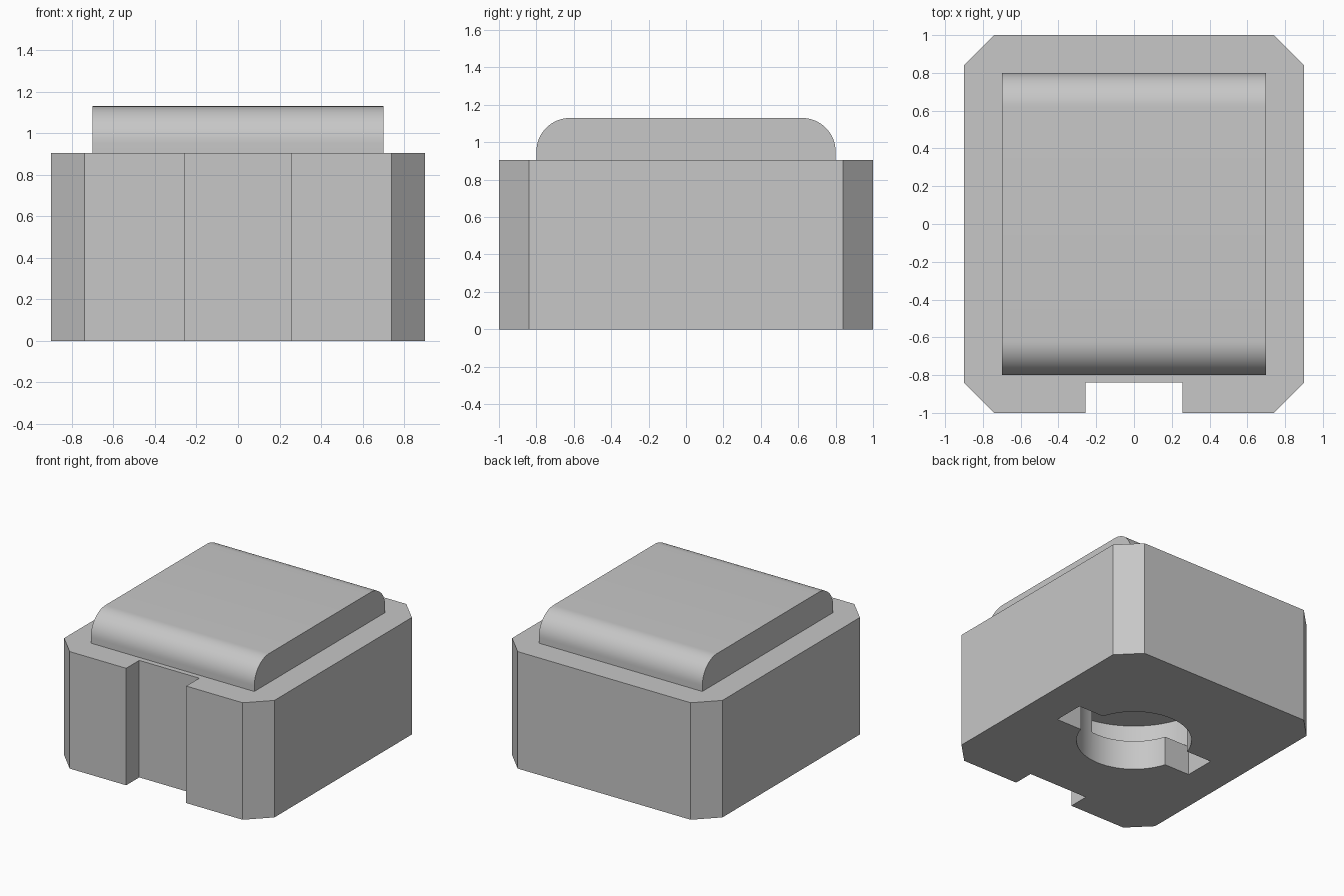
import bpy
import bmesh
from math import cos, sin, radians
from mathutils import Vector

if "Cube" in bpy.data.objects:
    bpy.data.objects.remove(bpy.data.objects["Cube"])

grey = bpy.data.materials.new("plain grey")
grey.use_nodes = True
grey.diffuse_color = (0.57, 0.57, 0.57, 1)
grey.node_tree.nodes["Principled BSDF"].inputs["Base Color"].default_value = grey.diffuse_color


def prism(name, points, direction):
    """Sweep a closed 3D outline along a direction into a solid."""
    bm = bmesh.new()
    face = bm.faces.new([bm.verts.new(p) for p in points])
    swept = bmesh.ops.extrude_face_region(bm, geom=[face])["geom"]
    bmesh.ops.translate(bm, vec=Vector(direction),
                        verts=[v for v in swept if isinstance(v, bmesh.types.BMVert)])
    # the start cap is kept by the extrusion only if still present
    if not face.is_valid:
        bmesh.ops.holes_fill(bm, edges=bm.edges)
    bmesh.ops.recalc_face_normals(bm, faces=bm.faces)
    mesh = bpy.data.meshes.new(name)
    bm.to_mesh(mesh)
    bm.free()
    mesh.materials.append(grey)
    obj = bpy.data.objects.new(name, mesh)
    bpy.context.collection.objects.link(obj)
    return obj


def arc(cx, cy, r, start, end, steps):
    angles = [radians(start + (end - start) * i / steps) for i in range(steps + 1)]
    return [(cx + r * cos(a), cy + r * sin(a)) for a in angles]


def upright(name, outline, bottom, top):
    return prism(name, [(x, y, bottom) for x, y in outline], (0, 0, top - bottom))


def activate(obj):
    bpy.ops.object.select_all(action="DESELECT")
    obj.select_set(True)
    bpy.context.view_layer.objects.active = obj


# Chamfered base block with a notch through the front
half = [(0.257, -0.84), (0.257, -1), (0.74, -1), (0.9, -0.84), (0.9, 0.84), (0.74, 1)]
base_top = 0.905
base = upright("base_block", half + [(-x, y) for x, y in reversed(half)], 0, base_top)

# Twist-lock socket: round hole, key slot and two hidden turning pockets
hole_r, key_r, key_w = 0.41, 0.61, 0.122
lip, depth, below = 0.23, 0.47, -0.1
cutters = [
    upright("hole_cutter", arc(0, 0, hole_r, 0, 354.375, 63), below, depth),
    upright("slot_cutter", [(-key_r, -key_w), (key_r, -key_w),
                            (key_r, key_w), (-key_r, key_w)], below, depth),
]
for start in (0, 180):
    wedge = [(0, 0)] + arc(0, 0, key_r, start, start + 97, 24)
    cutters.append(upright("pocket_cutter", wedge, lip, depth))

for cutter in cutters:
    cutter.hide_render = True
    activate(base)
    mod = base.modifiers.new("socket", "BOOLEAN")
    mod.operation = "DIFFERENCE"
    mod.solver = "EXACT"
    mod.object = cutter
    bpy.ops.object.modifier_apply(modifier=mod.name)
    bpy.data.objects.remove(cutter)

# Raised pad with rounded front and back edges
pad_x, pad_y, pad_top, r = 0.7, 0.8, 1.13, 0.18
side = [(pad_y, base_top)] + arc(pad_y - r, pad_top - r, r, 0, 90, 16)
profile = side + [(-y, z) for y, z in reversed(side)]
pad = prism("raised_pad", [(-pad_x, y, z) for y, z in profile], (2 * pad_x, 0, 0))

for obj in (base, pad):
    activate(obj)
    bpy.ops.object.shade_smooth_by_angle(angle=radians(30))
